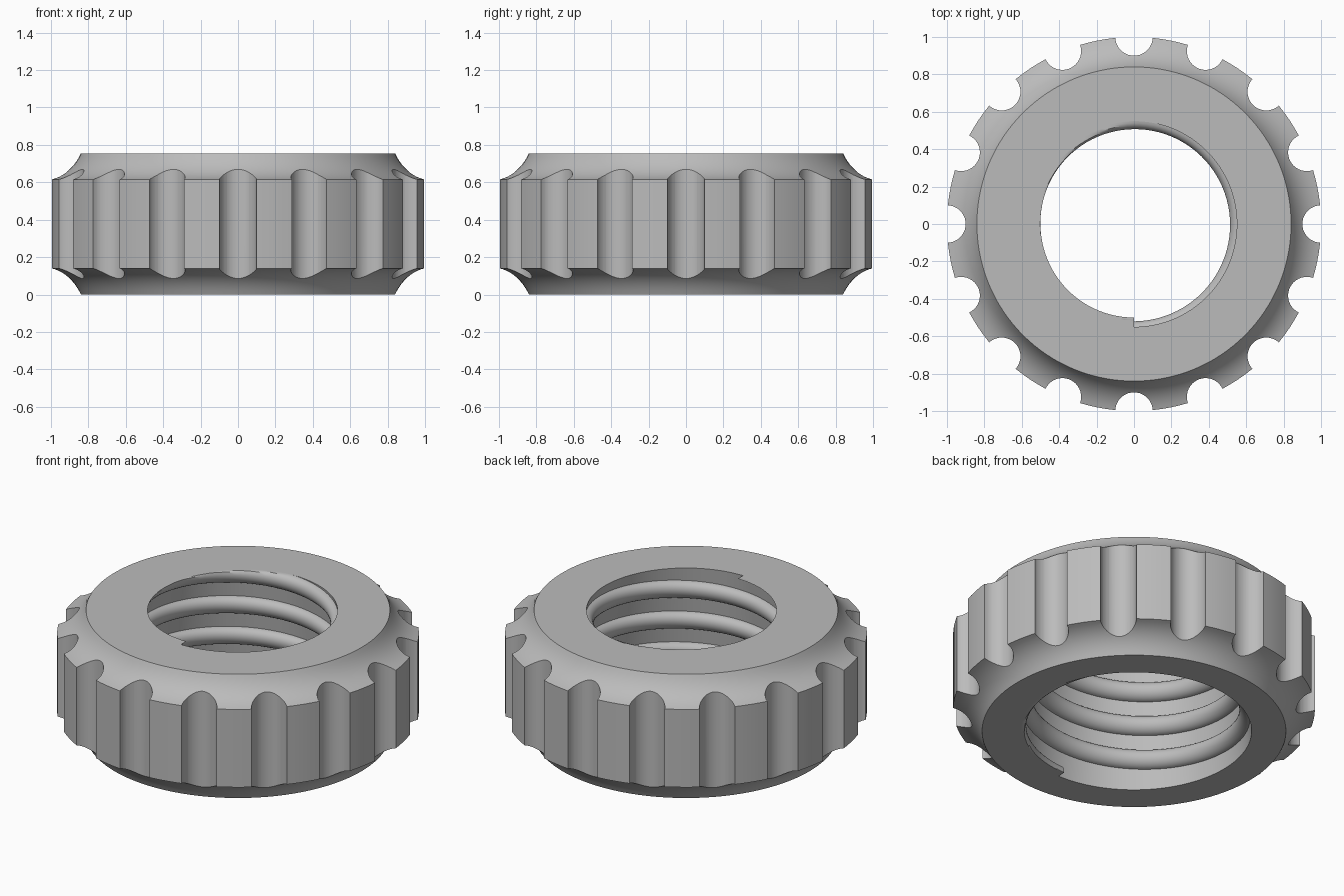
import bpy, bmesh, math
from mathutils import Vector, Matrix

if "Cube" in bpy.data.objects:
    bpy.data.objects.remove(bpy.data.objects["Cube"], do_unlink=True)

HEIGHT = 0.755
PITCH = 0.2
TURNS = 4
RIDGE = 0.055
NOTCHES = 16

grey = bpy.data.materials.new("plain grey")
grey.use_nodes = True
grey.diffuse_color = (0.5, 0.5, 0.5, 1)
grey.node_tree.nodes["Principled BSDF"].inputs["Base Color"].default_value = grey.diffuse_color


def make_object(name, bm):
    bmesh.ops.recalc_face_normals(bm, faces=bm.faces)
    mesh = bpy.data.meshes.new(name)
    bm.to_mesh(mesh)
    bm.free()
    mesh.materials.append(grey)
    obj = bpy.data.objects.new(name, mesh)
    bpy.context.collection.objects.link(obj)
    return obj


def activate(obj):
    bpy.ops.object.select_all(action='DESELECT')
    obj.select_set(True)
    bpy.context.view_layer.objects.active = obj


def bore_radius(z):
    return 0.65 - 0.1 * z / HEIGHT


# Ring body: profile with hollow shoulders and a tapered bore, revolved
def shoulder(steps=10):
    a, c, b = Vector((0.84, 0)), Vector((0.89, 0.11)), Vector((1, 0.14))
    for i in range(steps + 1):
        t = i / steps
        yield a * (1 - t) ** 2 + c * 2 * t * (1 - t) + b * t * t


lower = [(p.x, p.y) for p in shoulder()]
upper = [(r, HEIGHT - z) for r, z in reversed(lower)]
profile = [(bore_radius(0), 0)] + lower + upper + [(bore_radius(HEIGHT), HEIGHT)]

SEGMENTS = 128
bm = bmesh.new()
rings = []
for i in range(SEGMENTS):
    a = math.tau * i / SEGMENTS
    rings.append([bm.verts.new((r * math.cos(a), r * math.sin(a), z)) for r, z in profile])
for i, ring in enumerate(rings):
    after = rings[(i + 1) % SEGMENTS]
    for j in range(len(profile)):
        k = (j + 1) % len(profile)
        bm.faces.new((ring[j], after[j], after[k], ring[k]))
body = make_object("ring_body", bm)

# Grip notches around the rim
bm = bmesh.new()
for i in range(NOTCHES):
    a = math.tau * i / NOTCHES
    place = Matrix.Translation((math.cos(a), math.sin(a), HEIGHT / 2))
    bmesh.ops.create_cone(bm, cap_ends=True, segments=40, radius1=0.1, radius2=0.1,
                          depth=1.2, matrix=place)
cutter = make_object("notch_cutter", bm)
cutter.hide_render = True
cut = body.modifiers.new("notches", 'BOOLEAN')
cut.operation = 'DIFFERENCE'
cut.solver = 'EXACT'
cut.object = cutter
activate(body)
bpy.ops.object.modifier_apply(modifier=cut.name)
bpy.data.objects.remove(cutter, do_unlink=True)

# Internal thread: rounded ridge climbing the bore, trimmed flush at both ends
bm = bmesh.new()
STEPS, ARC = 96 * TURNS, 12
sections = []
for i in range(STEPS + 1):
    turn = TURNS * i / STEPS
    a = math.tau * (turn - 0.25)
    section = []
    for j in range(ARC + 1):
        b = math.pi * (j / ARC - 0.5)
        z = min(max(PITCH * turn + RIDGE * math.sin(b), 0), HEIGHT)
        r = bore_radius(z) + 0.002 - 0.052 * math.cos(b)
        section.append(bm.verts.new((r * math.cos(a), r * math.sin(a), z)))
    sections.append(section)
for s, t in zip(sections, sections[1:]):
    for j in range(ARC):
        bm.faces.new((s[j], t[j], t[j + 1], s[j + 1]))
bm.faces.new(sections[0])
bm.faces.new(sections[-1])
bmesh.ops.dissolve_degenerate(bm, dist=0.0001, edges=bm.edges)
thread = make_object("inner_thread", bm)

for obj in (body, thread):
    activate(obj)
    bpy.ops.object.shade_smooth_by_angle(angle=math.radians(30))
